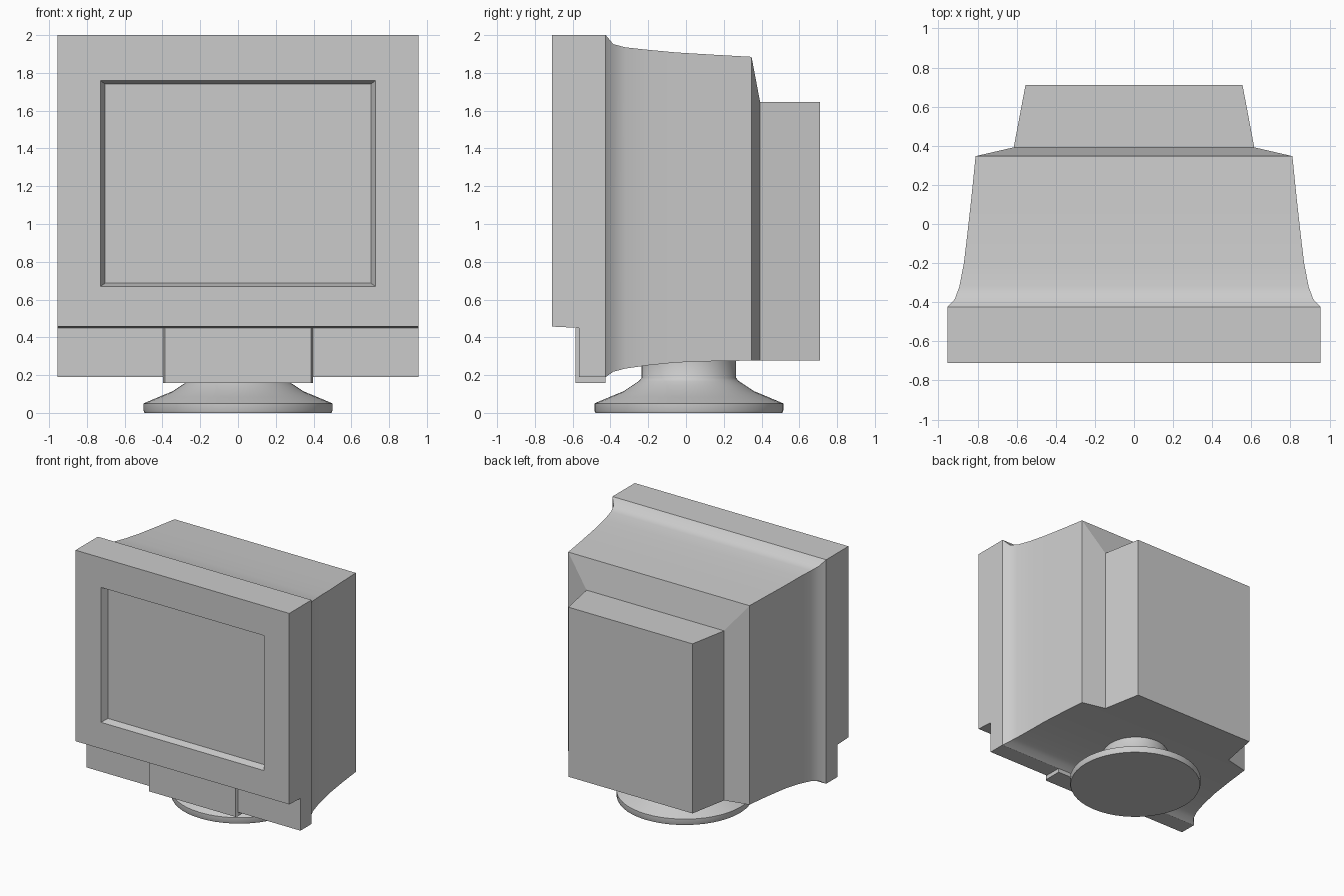
import bpy, bmesh, math

if "Cube" in bpy.data.objects:
    bpy.data.objects.remove(bpy.data.objects["Cube"])

GREY = (0.6, 0.6, 0.6, 1)
plastic = bpy.data.materials.new("grey plastic")
plastic.use_nodes = True
plastic.diffuse_color = GREY
plastic.node_tree.nodes["Principled BSDF"].inputs["Base Color"].default_value = GREY


def finish(name, bm, smooth=None):
    bmesh.ops.recalc_face_normals(bm, faces=bm.faces)
    mesh = bpy.data.meshes.new(name)
    bm.to_mesh(mesh)
    bm.free()
    mesh.materials.append(plastic)
    obj = bpy.data.objects.new(name, mesh)
    bpy.context.collection.objects.link(obj)
    if smooth:
        bpy.ops.object.select_all(action="DESELECT")
        obj.select_set(True)
        bpy.context.view_layer.objects.active = obj
        bpy.ops.object.shade_smooth_by_angle(angle=math.radians(smooth))
    return obj


def loft(name, sections, cap_first=False, cap_last=False, smooth=None):
    """Join rectangles given as (y, half width, bottom z, top z)."""
    bm = bmesh.new()
    rings = [[bm.verts.new(p) for p in ((-w, y, b), (w, y, b), (w, y, t), (-w, y, t))]
             for y, w, b, t in sections]
    for r, s in zip(rings, rings[1:]):
        for i in range(4):
            j = (i + 1) % 4
            bm.faces.new((r[i], r[j], s[j], s[i]))
    if cap_first:
        bm.faces.new(rings[0])
    if cap_last:
        bm.faces.new(rings[-1])
    return finish(name, bm, smooth)


# Screen recess, thick front frame and the stepped-back lower strip
loft("screen_bezel", [
    (-0.655, 0.703, 0.687, 1.74),
    (-0.71, 0.728, 0.67, 1.76),
    (-0.71, 0.955, 0.457, 2.0),
    (-0.567, 0.955, 0.45, 2.0),
    (-0.567, 0.955, 0.19, 2.0),
    (-0.425, 0.955, 0.19, 2.0),
], cap_first=True)

# Flared casing behind the frame
loft("rear_casing", [
    (-0.425, 0.955, 0.19, 2.0),
    (-0.385, 0.917, 0.218, 1.952),
    (-0.32, 0.893, 0.235, 1.935),
    (-0.2, 0.87, 0.252, 1.922),
    (-0.05, 0.852, 0.267, 1.908),
    (0.15, 0.83, 0.274, 1.896),
    (0.347, 0.81, 0.277, 1.885),
], smooth=40)

# Sloped shoulder and tube housing at the back
loft("tube_housing", [
    (0.347, 0.81, 0.277, 1.885),
    (0.392, 0.615, 0.277, 1.647),
    (0.71, 0.555, 0.277, 1.647),
], cap_last=True)

# Slightly raised control panel under the screen
loft("control_panel", [
    (-0.586, 0.387, 0.157, 0.45),
    (-0.567, 0.396, 0.157, 0.452),
    (-0.425, 0.396, 0.157, 0.452),
], cap_first=True, cap_last=True)

# Round turned stand
bm = bmesh.new()
profile = [(0, 0), (0.495, 0), (0.5, 0.012), (0.5, 0.05), (0.42, 0.084),
           (0.345, 0.115), (0.3, 0.145), (0.265, 0.168), (0.25, 0.185), (0.25, 0.29)]
verts = [bm.verts.new((r, 0.015, z)) for r, z in profile]
edges = [bm.edges.new(pair) for pair in zip(verts, verts[1:])]
bmesh.ops.spin(bm, geom=verts + edges, cent=(0, 0.015, 0), axis=(0, 0, 1),
               angle=math.tau, steps=48, use_merge=True)
bmesh.ops.remove_doubles(bm, verts=bm.verts, dist=0.0005)
finish("swivel_stand", bm, 50)
